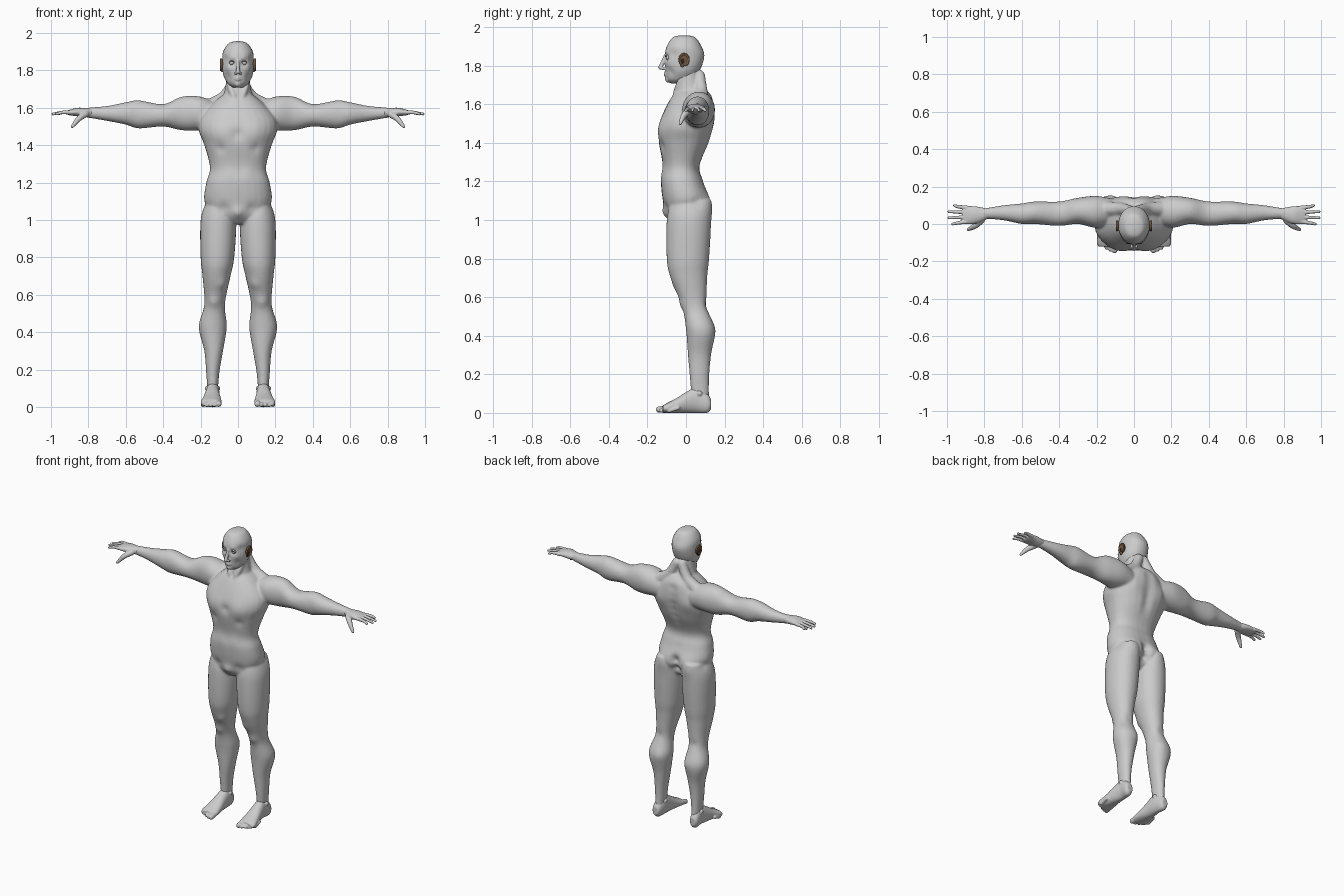
import bpy, bmesh, math
from mathutils import Vector, Matrix

if "Cube" in bpy.data.objects:
    bpy.data.objects.remove(bpy.data.objects["Cube"])


def material(name, color):
    mat = bpy.data.materials.new(name)
    mat.use_nodes = True
    mat.diffuse_color = (*color, 1)
    mat.node_tree.nodes["Principled BSDF"].inputs["Base Color"].default_value = (*color, 1)
    return mat


skin = material("grey skin", (.6, .6, .6))
brown = material("ear brown", (.16, .09, .05))
dark = material("dark brown", (.03, .02, .02))


def spline(points, t):
    """Point at parameter t on a smooth curve through all points."""
    i = min(int(t), len(points) - 2)
    f = t - i
    last = len(points) - 1
    before, start, end, after = (Vector(points[max(0, min(last, i + k))]) for k in (-1, 0, 1, 2))
    tangent_in, tangent_out = (end - before) / 2, (after - start) / 2
    ease = f * f * (3 - 2 * f)
    return (start.lerp(end, ease) + tangent_in * f * (1 - f) ** 2 - tangent_out * f * f * (1 - f))


def rounded(angle, low, high, function, power):
    """Coordinate of a rounded-box outline between low and high."""
    value = function(angle)
    return (low + high) / 2 + (high - low) / 2 * math.copysign(abs(value) ** (2 / power), value)


def loft(bm, axis, rows, side=1, power=2.1, count=28, steps=6):
    """Skin of rounded slices; each row is (station, low a, high a, low b, high b)."""
    rings = []
    for k in range((len(rows) - 1) * steps + 1):
        t, a_low, a_high, b_low, b_high = spline(rows, k / steps)
        ring = []
        for j in range(count):
            angle = math.tau * j / count
            a = rounded(angle, a_low, a_high, math.cos, power)
            b = rounded(angle, b_low, b_high, math.sin, power)
            x, y, z = {"x": (t, a, b), "y": (a, t, b), "z": (a, b, t)}[axis]
            ring.append(bm.verts.new((x * side, y, z)))
        rings.append(ring)
    for lower, upper in zip(rings, rings[1:]):
        for j in range(count):
            bm.faces.new((lower[j], lower[j - 1], upper[j - 1], upper[j]))
    bm.faces.new(rings[0])
    bm.faces.new(rings[-1][::-1])


def symmetric_loft(bm, rows, power):
    """Upright loft from rows of (height, half width, front, back)."""
    loft(bm, "z", [(z, -half, half, front, back) for z, half, front, back in rows], power=power)


def ball(bm, position, radius, side=1, scale=(1, 1, 1)):
    x, y, z = position
    place = Matrix.Translation((x * side, y, z)) @ Matrix.Diagonal((*scale, 1))
    bmesh.ops.create_icosphere(bm, subdivisions=2, radius=radius, matrix=place)


def chain(bm, points, side=1, steps=8):
    """Tapered round limb through points (x, y, z, radius)."""
    for k in range((len(points) - 1) * steps + 1):
        x, y, z, radius = spline(points, k / steps)
        ball(bm, (x, y, z), radius, side)


def sculpt(mesh, strokes):
    """Push the surface in or out with soft strokes, mirrored across the middle."""
    moves = [Vector() for vertex in mesh.vertices]
    for x, y, z, radius, push in strokes:
        for mirrored_x in {x, -x}:
            centre = Vector((mirrored_x, y, z))
            for vertex in mesh.vertices:
                if abs(vertex.co.z - z) < 2 * radius:
                    distance = (vertex.co - centre).length / radius
                    moves[vertex.index] += vertex.normal * push * math.exp(-distance * distance)
    for vertex, move in zip(mesh.vertices, moves):
        vertex.co += move


def finish(bm, name, mat, voxel=0, smooth=0, strokes=()):
    """Make the object; fuse and soften its overlapping pieces where a voxel size is given."""
    bmesh.ops.recalc_face_normals(bm, faces=bm.faces)
    mesh = bpy.data.meshes.new(name)
    bm.to_mesh(mesh)
    bm.free()
    part = bpy.data.objects.new(name, mesh)
    bpy.context.collection.objects.link(part)
    if voxel:
        fuse = part.modifiers.new("fuse", "REMESH")
        fuse.mode, fuse.voxel_size = "VOXEL", voxel
        soften = part.modifiers.new("soften", "SMOOTH")
        soften.factor, soften.iterations = .5, smooth
        depsgraph = bpy.context.evaluated_depsgraph_get()
        mesh = bpy.data.meshes.new_from_object(part.evaluated_get(depsgraph))
        part.modifiers.clear()
        part.data = mesh
    sculpt(mesh, strokes)
    mesh.materials.clear()
    mesh.materials.append(mat)
    mesh.shade_smooth()


# Slices of the trunk, neck, legs and arms
trunk = [(.98, .05, -.07, .06), (1.02, .13, -.1, .1), (1.1, .18, -.12, .12), (1.2, .17, -.13, .09),
         (1.28, .15, -.12, .07), (1.4, .18, -.14, .12), (1.48, .21, -.14, .14), (1.55, .2, -.12, .15),
         (1.63, .13, -.08, .14), (1.67, .08, -.05, .11)]
neck = [(1.6, .1, -.06, .12), (1.7, .07, -.05, .08), (1.8, .06, -.02, .06)]
leg = [(1.1, .04, .17, -.08, .12), (1, .01, .2, -.1, .13), (.8, .02, .2, -.1, .12), (.7, .04, .19, -.08, .11),
       (.55, .07, .18, -.02, .11), (.43, .06, .21, 0, .15), (.3, .08, .18, .01, .13),
       (.18, .1, .17, .02, .12), (.05, .11, .16, .03, .12)]
arm = [(.1, .01, .13, 1.5, 1.62), (.2, -.02, .15, 1.48, 1.66), (.3, 0, .14, 1.48, 1.66), (.4, -.01, .12, 1.5, 1.62),
       (.53, 0, .12, 1.49, 1.64), (.6, 0, .11, 1.51, 1.63), (.7, .02, .1, 1.53, 1.61), (.82, .03, .08, 1.55, 1.6)]

# Muscle relief: place, stroke radius and push
relief = {
    "pectoral": (.09, -.13, 1.47, .06, .01),
    "pectoral crease": (.1, -.14, 1.38, .03, -.01),
    "breastbone": (0, -.15, 1.46, .03, -.01),
    "abdominal": (.05, -.13, 1.25, .04, .005),
    "groin crease": (.08, -.12, 1.06, .03, -.01),
    "groin": (0, -.11, 1.04, .03, .014),
    "buttock": (.08, .11, 1.08, .06, .014),
    "buttock cleft": (0, .11, 1.1, .03, -.03),
    "lower cleft": (0, .1, 1.04, .03, -.03),
    "hip hollow": (.15, .05, 1.08, .03, -.01),
    "shoulder blade": (.1, .14, 1.5, .05, .008),
    "kneecap": (.13, -.03, .56, .03, .008),
    "knee hollow": (.13, .11, .56, .03, -.006),
    "calf": (.1, .15, .43, .04, .005),
    "inner thigh": (.09, -.05, .66, .03, .006),
    "throat hollow": (0, -.06, 1.65, .02, -.006),
}
spine = [(0, .13, 1.2 + i / 20, .03, -.01) for i in range(9)]

bm = bmesh.new()
symmetric_loft(bm, trunk, 2.3)
symmetric_loft(bm, neck, 2.1)
for side in (1, -1):
    loft(bm, "z", leg, side)
    loft(bm, "x", arm, side)
    # Slope of the shoulders and neck cords
    chain(bm, [(.02, .07, 1.75, .03), (.07, .08, 1.66, .035), (.16, .08, 1.6, .045)], side)
    chain(bm, [(.06, 0, 1.78, .01), (.04, -.04, 1.7, .015), (.01, -.06, 1.64, .015)], side)
finish(bm, "body", skin, .007, 9, [*relief.values(), *spine])

# Head with nose, chin and lips
skull = [(1.957, .01, -.03, .01), (1.945, .05, -.07, .05), (1.9, .08, -.1, .08), (1.85, .084, -.11, .095),
         (1.78, .08, -.107, .075), (1.73, .055, -.1, .04), (1.708, .026, -.08, 0)]
bm = bmesh.new()
symmetric_loft(bm, skull, 2.1)
chain(bm, [(0, -.11, 1.85, .008), (0, -.12, 1.82, .01), (0, -.133, 1.79, .012)])
ball(bm, (0, -.09, 1.73), .02)
for side in (1, -1):
    ball(bm, (.013, -.12, 1.784), .009, side)
    for height in (1.75, 1.762):
        chain(bm, [(0, -.109, height, .007), (.024, -.096, 1.756, .004)], side)
face = {
    "eye socket": (.034, -.11, 1.842, .019, -.012),
    "brow": (.035, -.11, 1.866, .016, .004),
    "cheek": (.05, -.09, 1.81, .02, .003),
    "cheek hollow": (.055, -.08, 1.765, .025, -.006),
    "temple": (.075, -.07, 1.86, .025, -.005),
}
finish(bm, "head", skin, .0045, 4, face.values())

for side, label in ((1, "left"), (-1, "right")):
    # Eye with dark lash line
    bm = bmesh.new()
    ball(bm, (.034, -.091, 1.842), .014, side)
    finish(bm, label + "_eye", skin)
    bm = bmesh.new()
    chain(bm, [(.02, -.104, 1.844, .001), (.034, -.106, 1.85, .002), (.048, -.098, 1.844, .001)], side)
    finish(bm, label + "_lashes", dark)

    # Ear: shell, curled rim, lobe and dark hollow
    bm = bmesh.new()
    ball(bm, (.084, -.01, 1.83), .03, side, (.3, .9, 1.1))
    for k in range(22):
        angle = math.tau * k / 26 - 1.2
        ball(bm, (.092, -.01 + .024 * math.cos(angle), 1.83 + .03 * math.sin(angle)), .006, side)
    ball(bm, (.086, -.02, 1.8), .01, side, (.6, 1, 1))
    finish(bm, label + "_ear", brown, .003, 2)
    bm = bmesh.new()
    ball(bm, (.089, -.016, 1.825), .013, side, (.4, .8, 1.2))
    finish(bm, label + "_ear_hollow", dark)

    # Hand: palm, four fingers and thumb
    bm = bmesh.new()
    loft(bm, "x", [(.78, .03, .08, 1.55, 1.6), (.82, .01, .09, 1.55, 1.6), (.86, 0, .095, 1.555, 1.6),
                   (.9, 0, .095, 1.56, 1.59), (.915, .01, .09, 1.565, 1.585)], side)
    for finger, tip in enumerate((.97, .99, .99, .96)):
        y = .012 + finger / 40
        splay = (finger - 1.5) / 250
        chain(bm, [(.895, y, 1.576, .0125), (.94, y + splay, 1.575, .01), (tip, y + splay * 2, 1.567, .008)], side)
    chain(bm, [(.815, .02, 1.566, .018), (.85, -.01, 1.543, .016), (.886, -.03, 1.5, .009)], side, 12)
    finish(bm, label + "_hand", skin, .0035, 3)

    # Foot: heel to ball, ankle bones and toes
    bm = bmesh.new()
    loft(bm, "y", [(.13, .12, .16, .02, .07), (.11, .11, .17, 0, .1), (.06, .1, .17, 0, .135), (0, .096, .18, 0, .108),
                   (-.05, .09, .19, 0, .076), (-.1, .086, .2, 0, .05), (-.12, .09, .19, 0, .04)], side)
    for x in (.11, .162):
        ball(bm, (x, .07, .1), .016, side)
    for toe in range(5):
        x = .104 + .021 * toe
        y = toe * toe / 300 - .14
        radius = .012 if toe else .017
        chain(bm, [(x, y + .045, .026, radius), (x, y, radius, radius)], side)
    finish(bm, label + "_foot", skin, .004, 4)
